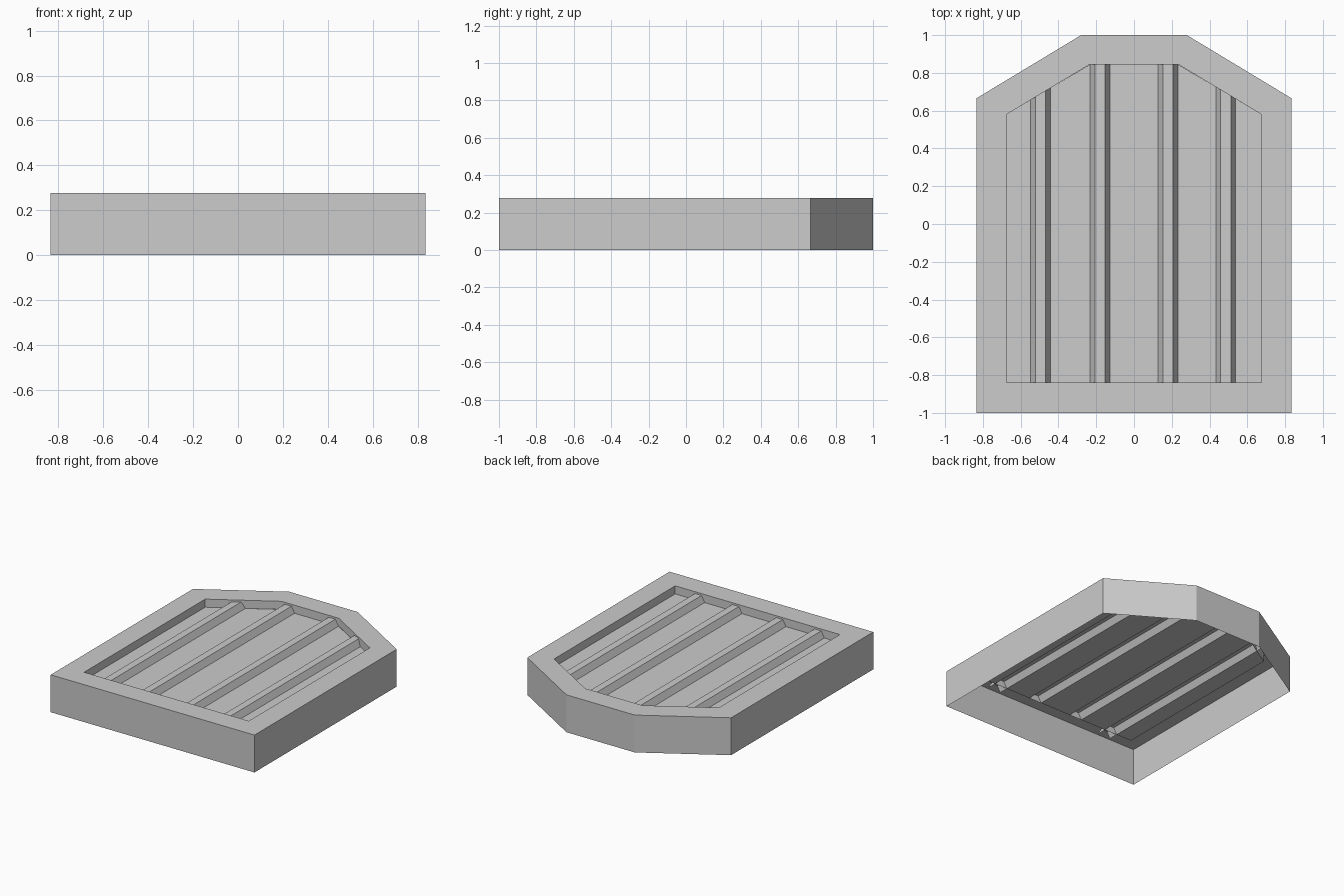
import bpy
import bmesh

TOP, FLOOR, CREST = 0.277, 0.217, 0.263

cube = bpy.data.objects.get("Cube")
if cube:
    bpy.data.objects.remove(cube, do_unlink=True)

grey = bpy.data.materials.new("light grey")
grey.use_nodes = True
colour = (0.604, 0.604, 0.604, 1)
grey.diffuse_color = colour
grey.node_tree.nodes["Principled BSDF"].inputs["Base Color"].default_value = colour


def finish(name, bm):
    mesh = bpy.data.meshes.new(name)
    bm.to_mesh(mesh)
    bm.free()
    mesh.materials.append(grey)
    obj = bpy.data.objects.new(name, mesh)
    bpy.context.collection.objects.link(obj)
    return obj


def mirrored(half):
    """Counter-clockwise outline from its +x half, listed front to back."""
    return half + [(-x, y) for x, y in reversed(half)]


def loop(bm, outline, z):
    return [bm.verts.new((x, y, z)) for x, y in outline]


def bridge(bm, a, b):
    n = len(a)
    for i in range(n):
        j = (i + 1) % n
        bm.faces.new((a[i], a[j], b[j], b[i]))


# Frame: open-bottomed outer walls, flat rim and the walls of the recess
outer = mirrored([(0.835, -1), (0.835, 0.665), (0.28, 1)])
inner = mirrored([(0.675, -0.838), (0.675, 0.58), (0.235, 0.845)])
bm = bmesh.new()
rings = [loop(bm, outer, 0), loop(bm, outer, TOP),
         loop(bm, inner, TOP), loop(bm, inner, FLOOR)]
for lower, upper in zip(rings, rings[1:]):
    bridge(bm, lower, upper)
finish("frame", bm)


def back_edge(x):
    """Back of the recess, following its slanted corners."""
    return min(0.845, 0.58 + (0.675 - abs(x)) * 0.602)


def strip(name, profile, front, back):
    """Sheet running front to back with the given x-z cross-section."""
    bm = bmesh.new()
    rows = [(bm.verts.new((x, front, z)), bm.verts.new((x, back(x), z)))
            for x, z in profile]
    for a, b in zip(rows, rows[1:]):
        bm.faces.new((a[0], b[0], b[1], a[1]))
    return finish(name, bm)


# Raised ridges, hollow beneath; the outer two run on under the rim
centres = [-0.495, -0.18, 0.18, 0.486]
BASE, CROWN = 0.052, 0.027
for i, c in enumerate(centres):
    profile = [(c - BASE, FLOOR), (c - CROWN, CREST),
               (c + CROWN, CREST), (c + BASE, FLOOR)]
    if i in (0, 3):
        strip(f"outer_ridge_{i + 1}", profile, -0.91, lambda x: 0.74)
    else:
        strip(f"inner_ridge_{i + 1}", profile, -0.838, back_edge)

# Floor panels between the ridges
starts = [-0.675] + [c + BASE for c in centres]
ends = [c - BASE for c in centres] + [0.675]
for i, (a, b) in enumerate(zip(starts, ends)):
    strip(f"floor_panel_{i + 1}", [(a, FLOOR), (b, FLOOR)], -0.838, back_edge)
